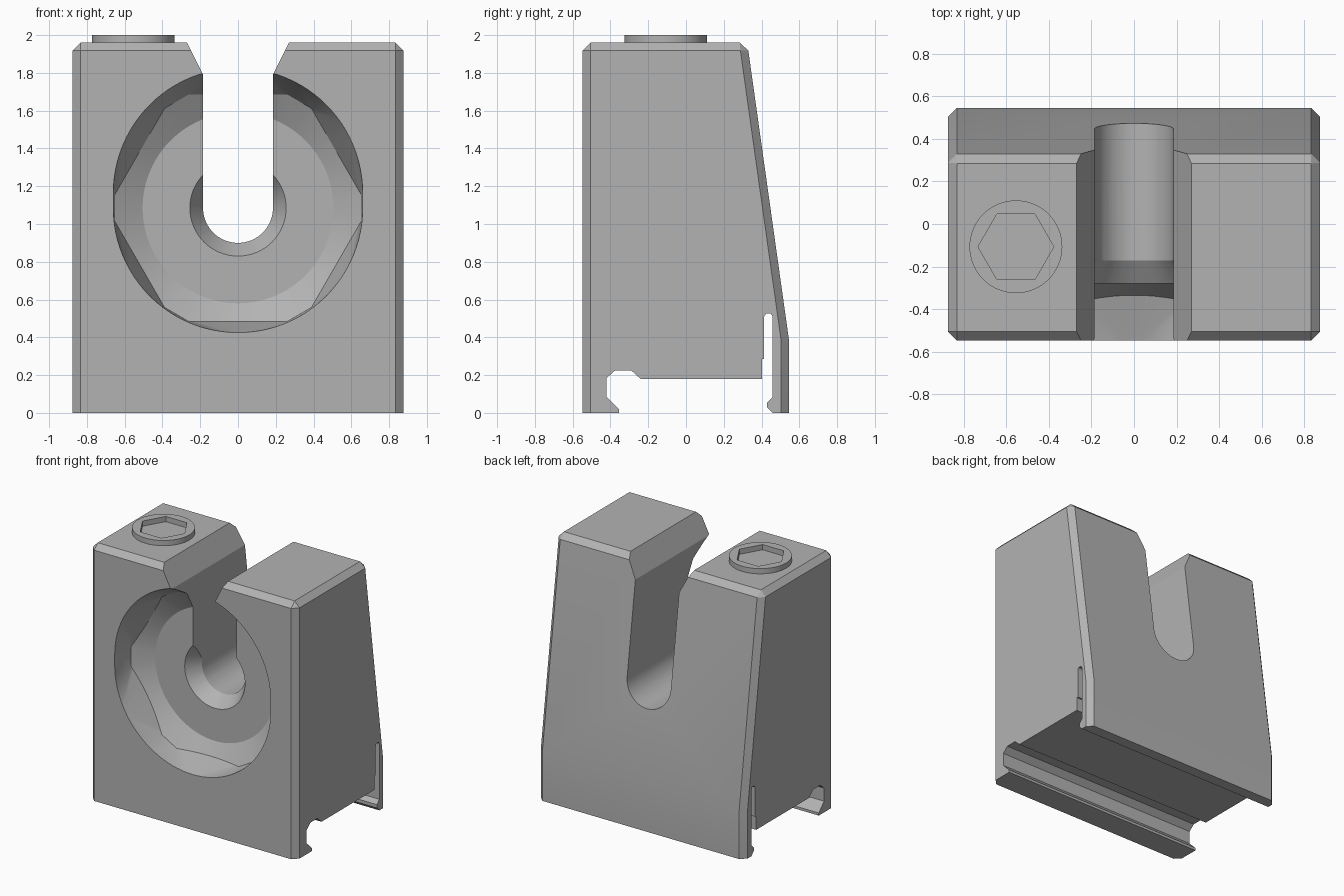
import bpy, bmesh, math

if "Cube" in bpy.data.objects:
    bpy.data.objects.remove(bpy.data.objects["Cube"])

grey = bpy.data.materials.new("light_grey")
grey.diffuse_color = (0.45, 0.45, 0.45, 1)
grey.use_nodes = True
grey.node_tree.nodes["Principled BSDF"].inputs["Base Color"].default_value = grey.diffuse_color
ZC = 1.085  # height of the bore axis


def finish(name, bm):
    bmesh.ops.recalc_face_normals(bm, faces=bm.faces)
    me = bpy.data.meshes.new(name)
    bm.to_mesh(me)
    bm.free()
    me.materials.append(grey)
    ob = bpy.data.objects.new(name, me)
    bpy.context.collection.objects.link(ob)
    return ob


def loft(name, rings):
    """Join equal-length rings of points into a closed solid."""
    bm = bmesh.new()
    loops = [[bm.verts.new(p) for p in r] for r in rings]
    n = len(loops[0])
    for a, b in zip(loops, loops[1:]):
        for i in range(n):
            j = (i + 1) % n
            bm.faces.new((a[i], a[j], b[j], b[i]))
    bm.faces.new(loops[0])
    bm.faces.new(loops[-1])
    return finish(name, bm)


def hull(name, pts):
    bm = bmesh.new()
    for p in pts:
        bm.verts.new(p)
    res = bmesh.ops.convex_hull(bm, input=bm.verts)
    junk = {g for g in res["geom_interior"] + res["geom_unused"]
            if isinstance(g, bmesh.types.BMVert)}
    bmesh.ops.delete(bm, geom=list(junk), context="VERTS")
    bmesh.ops.dissolve_limit(bm, angle_limit=0.001, verts=bm.verts, edges=bm.edges)
    return finish(name, bm)


def circle(r, n, start=0.0):
    return [(r * math.cos(start + math.tau * i / n),
             r * math.sin(start + math.tau * i / n)) for i in range(n)]


def cut(ob, cutter):
    m = ob.modifiers.new(cutter.name, "BOOLEAN")
    m.object, m.operation, m.solver = cutter, "DIFFERENCE", "EXACT"
    bpy.context.view_layer.objects.active = ob
    bpy.ops.object.modifier_apply(modifier=m.name)
    bpy.data.objects.remove(cutter)


def smooth(ob):
    bpy.ops.object.select_all(action="DESELECT")
    ob.select_set(True)
    bpy.context.view_layer.objects.active = ob
    bpy.ops.object.shade_smooth_by_angle(angle=math.radians(25))


# Body: chamfered block with a leaning back
def section(z, back):
    c, w, f = 0.042, 0.875, -0.548
    return [(-w + c, f, z), (w - c, f, z), (w, f + c, z), (w, back - c, z),
            (w - c, back, z), (-w + c, back, z), (-w, back - c, z), (-w, f + c, z)]


top = [(x, y, 1.96) for x, y in ((-.833, -.506), (.833, -.506), (.833, .285), (-.833, .285))]
body = hull("body", section(0, .546) + section(.38, .546) + section(1.918, .33) + top)

# Rail channel through the bottom, with hooked lip and spring slot
rail = [(-.355, -.1), (-.355, .02), (-.42, .085), (-.42, .185), (-.375, .225),
        (-.29, .225), (-.24, .18), (.402, .18), (.402, .285), (.414, .285),
        (.414, .51), (.424, .525), (.449, .525), (.459, .51), (.459, .085),
        (.43, .055), (.43, .03), (.46, 0), (.46, -.1)]
cut(body, loft("rail_cut", [[(x, y, z) for y, z in rail] for x in (-1, 1)]))

# Open slot with rounded bottom and flared mouth
R = 0.185
arc = [(R * math.cos(a), ZC + R * math.sin(a))
       for a in (math.pi + math.pi * i / 32 for i in range(33))]
slot = arc + [(R, 1.79), (.32, 2.06), (-.32, 2.06), (-R, 1.79)]
cut(body, loft("slot_cut", [[(x, y, z) for x, z in slot] for y in (-1, 1)]))

# Head recess: stretched round mouth narrowing to a chamfered hexagon
pts = [(x, y, ZC + z + up) for y in (-.6, -.548) for up in (0, .08)
       for x, z in circle(.66, 96)]
pts += [(x, -.28, ZC + z) for x, z in circle(.505, 96)]
for k in range(6):
    mid = math.radians(30 + 60 * k)
    for i in range(-8, 9):
        t = .262 * i / 8
        r = math.hypot(.6, t)
        a = mid + math.atan2(t, .6)
        pts.append((r * math.cos(a), -.28 - (r - .505) / 1.73, ZC + r * math.sin(a)))
cut(body, hull("head_cut", pts))

# Countersink behind the head
cut(body, loft("countersink_cut", [[(x, y, ZC + z) for x, z in circle(r, 64)]
                                   for r, y in ((.268, -.30), (.255, -.28), (R - .001, -.17))]))
smooth(body)

# Raised round badge with a hexagonal socket on top
cx, cy = -.555, -.107
badge = loft("socket_badge", [[(cx + x, cy + y, z) for x, y in circle(.218, 64)]
                              for z in (1.955, 2.0)])
cut(badge, loft("socket_cut", [[(cx + x, cy + y, z) for x, y in circle(.178, 6)]
                               for z in (1.90, 2.1)]))
smooth(badge)
